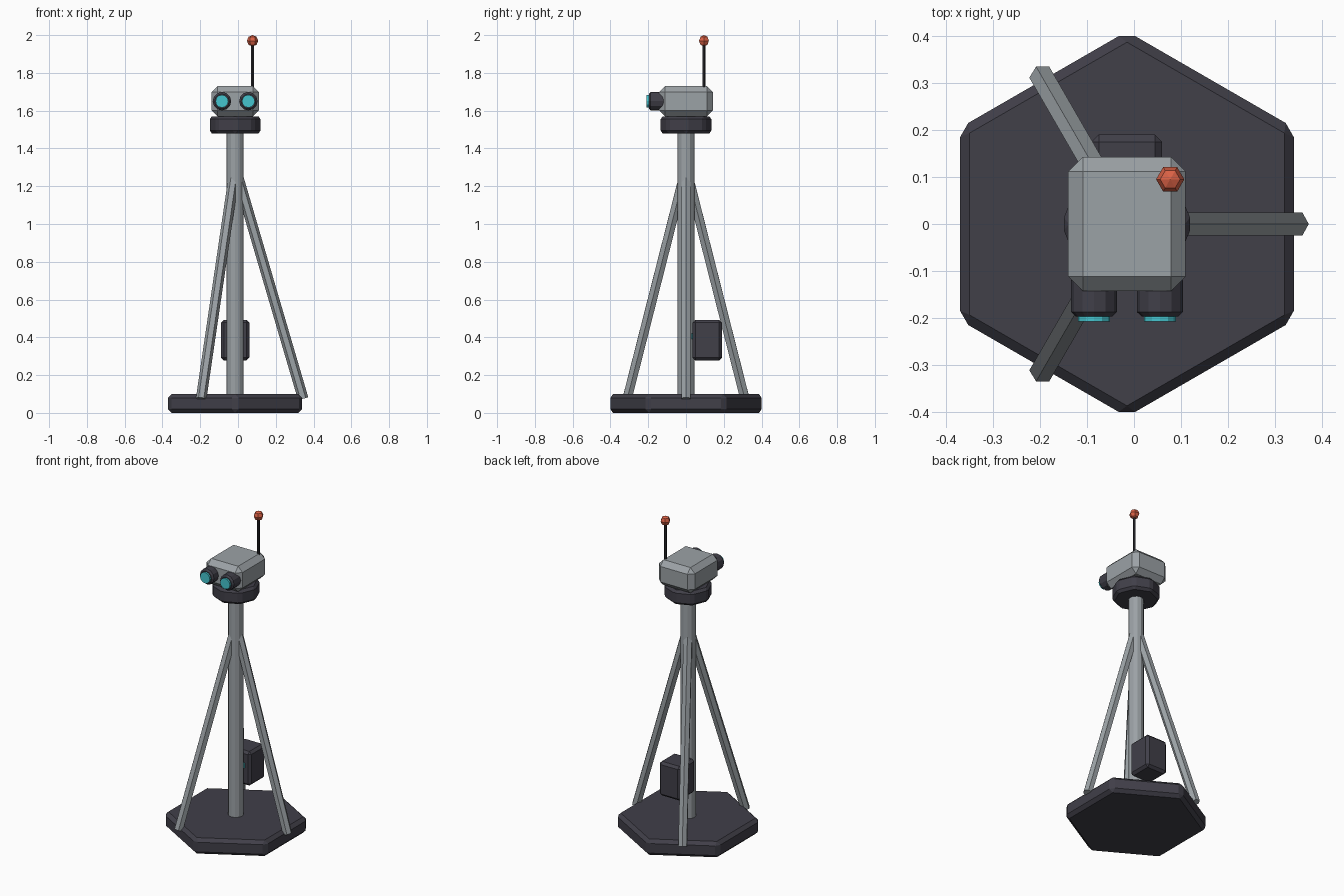
import bpy, math
from mathutils import Vector, Matrix

cube = bpy.data.objects.get("Cube")
if cube:
    bpy.data.objects.remove(cube, do_unlink=True)

CX = -0.015  # axis of the pole


def make_material(name, rgb):
    m = bpy.data.materials.new(name)
    m.use_nodes = True
    colour = (*rgb, 1)
    m.diffuse_color = colour
    m.node_tree.nodes["Principled BSDF"].inputs["Base Color"].default_value = colour
    return m


GREY = make_material("painted grey", (0.33, 0.36, 0.38))
DARK = make_material("dark plastic", (0.052, 0.05, 0.066))
BLACK = make_material("black rubber", (0.025, 0.025, 0.03))
CYAN = make_material("cyan glass", (0.06, 0.56, 0.62))
RED = make_material("warning red", (0.7, 0.12, 0.06))


def finish(name, mat, bevel=0):
    ob = bpy.context.object
    ob.name = ob.data.name = name
    ob.data.materials.append(mat)
    if bevel:
        b = ob.modifiers.new("Chamfer", 'BEVEL')
        b.width, b.segments = bevel, 1
        b.limit_method, b.angle_limit = 'ANGLE', math.radians(40)
    return ob


def box(name, mat, centre, size, bevel=0):
    bpy.ops.mesh.primitive_cube_add(size=1)
    ob = finish(name, mat, bevel)
    ob.data.transform(Matrix.Translation(centre) @ Matrix.Diagonal((*size, 1)))
    return ob


def rod(name, mat, start, end, radius, sides, turn=0, bevel=0):
    """Prism between two points; turn spins its cross-section in degrees."""
    start, end = Vector(start), Vector(end)
    axis = end - start
    bpy.ops.mesh.primitive_cylinder_add(vertices=sides, radius=radius, depth=axis.length)
    ob = finish(name, mat, bevel)
    spin = Matrix.Rotation(math.radians(turn), 4, 'Z')
    aim = Vector((0, 0, 1)).rotation_difference(axis).to_matrix().to_4x4()
    ob.data.transform(Matrix.Translation((start + end) / 2) @ aim @ spin)
    return ob


# Base, pole and collar
rod("base_plate", DARK, (CX, 0, 0), (CX, 0, 0.1), 0.41, 6, bevel=0.02)
rod("pole", GREY, (CX, 0, 0.09), (CX, 0, 1.5), 0.045, 12)
rod("head_collar", DARK, (CX, 0, 1.48), (CX, 0, 1.57), 0.14, 8, bevel=0.015)

# Three slanted struts
for i in range(3):
    a = math.radians(120 * i)
    strut = rod(f"strut_{i + 1}", GREY, (0.36, 0, 0.075), (0.015, 0, 1.25), 0.028, 6, turn=30)
    strut.data.transform(Matrix.Translation((CX, 0, 0)) @ Matrix.Rotation(a, 4, 'Z'))

# Sensor head with twin lenses
box("sensor_head", GREY, (CX, 0, 1.65), (0.25, 0.285, 0.16), bevel=0.031)
for side, dx in (("right", -0.07), ("left", 0.07)):
    x = CX + dx
    rod(f"{side}_lens_barrel", DARK, (x, -0.11, 1.65), (x, -0.197, 1.65), 0.049, 12, bevel=0.01)
    rod(f"{side}_lens_glass", CYAN, (x, -0.19, 1.65), (x, -0.208, 1.65), 0.034, 12)

# Antenna with beacon
rod("antenna", BLACK, (0.077, 0.095, 1.71), (0.077, 0.095, 1.96), 0.008, 6)
bpy.ops.mesh.primitive_uv_sphere_add(segments=6, ring_count=4, radius=0.03)
beacon = finish("beacon", RED)
beacon.data.transform(Matrix.Translation((0.077, 0.095, 1.97)) @ Matrix.Rotation(math.pi / 6, 4, 'Z'))

# Power box behind the pole, with a small indicator
box("power_box", DARK, (CX, 0.112, 0.385), (0.15, 0.156, 0.215), bevel=0.015)
box("power_indicator", CYAN, (CX, 0.033, 0.405), (0.08, 0.008, 0.03))
